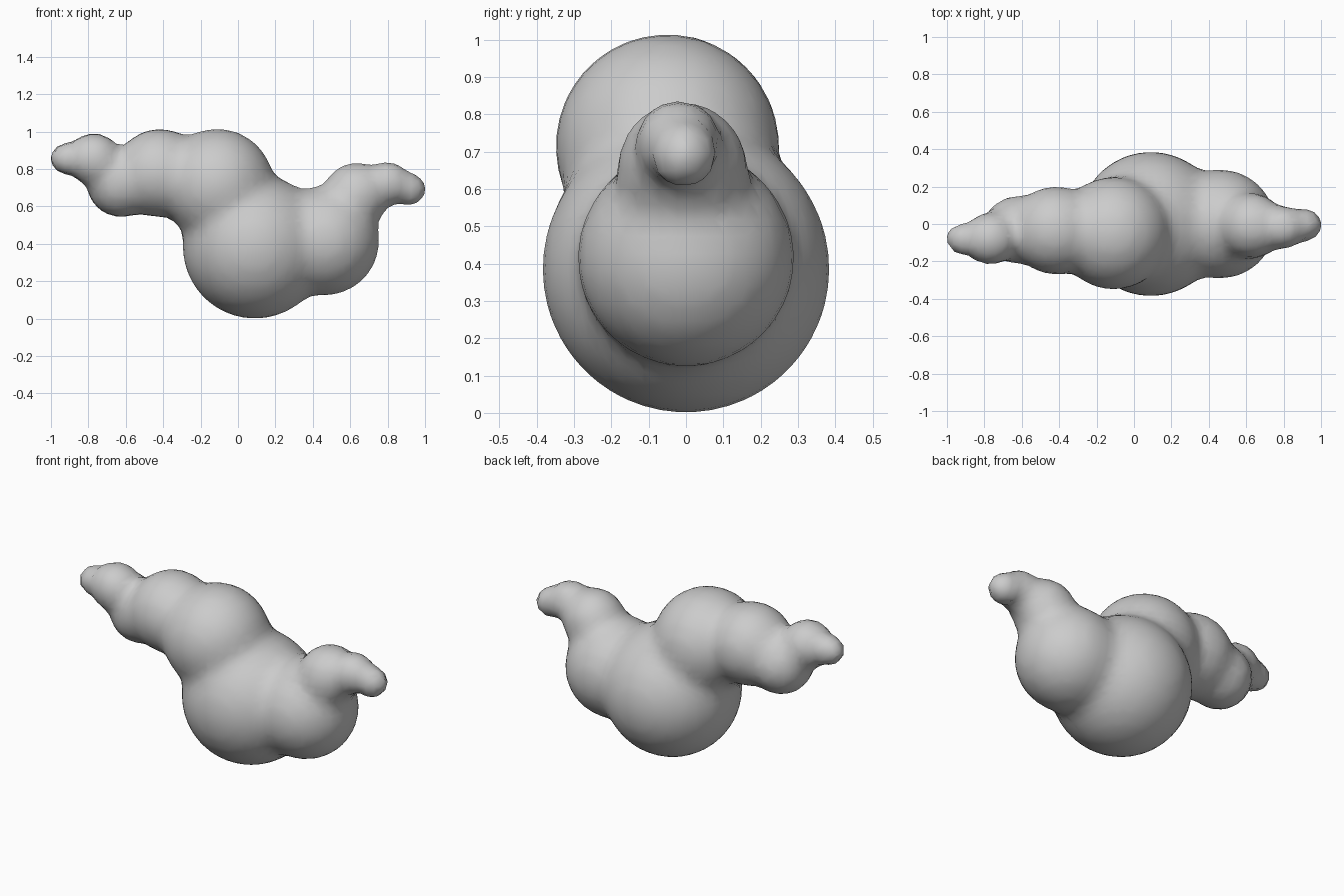
import bpy
import bmesh
from math import exp, log
from mathutils import Matrix, Vector

cube = bpy.data.objects.get("Cube")
if cube:
    bpy.data.objects.remove(cube, do_unlink=True)

# Lobes of the body: centre and radius
LOBES = [
    ((0.09, 0.0, 0.385), 0.384),    # large base
    ((0.465, 0.0, 0.415), 0.288),   # left base
    ((0.63, -0.01, 0.66), 0.17),    # left arm
    ((0.80, -0.02, 0.725), 0.108),
    ((0.92, -0.005, 0.69), 0.08),   # left tip
    ((-0.11, -0.05, 0.715), 0.298), # upper body
    ((-0.42, -0.035, 0.78), 0.232),
    ((-0.63, -0.03, 0.72), 0.174),  # right arm
    ((-0.77, -0.08, 0.855), 0.135),
    ((-0.922, -0.08, 0.855), 0.078), # right tip
]
LOBES = [(Vector(c), r) for c, r in LOBES]
BLEND = 0.025


def blend_field(p):
    """Smooth union distance and its gradient at a point."""
    total, gradient = 0.0, Vector()
    for centre, radius in LOBES:
        offset = p - centre
        weight = exp(-(offset.length - radius) / BLEND)
        total += weight
        gradient += offset.normalized() * weight
    return -BLEND * log(total), gradient / total


# Rough union of the lobes
bm = bmesh.new()
for centre, radius in LOBES:
    bmesh.ops.create_icosphere(bm, subdivisions=4, radius=radius,
                               matrix=Matrix.Translation(centre))
mesh = bpy.data.meshes.new("blended_body")
bm.to_mesh(mesh)
bm.free()
body = bpy.data.objects.new("blended_body", mesh)
bpy.context.collection.objects.link(body)

bpy.ops.object.select_all(action='DESELECT')
body.select_set(True)
bpy.context.view_layer.objects.active = body
remesh = body.modifiers.new("union", 'REMESH')
remesh.mode = 'VOXEL'
remesh.voxel_size = 0.045
bpy.ops.object.modifier_apply(modifier=remesh.name)

# Pull the skin onto the softly blended surface
for vertex in body.data.vertices:
    p = vertex.co.copy()
    for step in range(5):
        distance, gradient = blend_field(p)
        p -= gradient * (distance / max(gradient.length_squared, 0.2))
    vertex.co = p
body.data.update()

# Plain grey, smooth skin
grey = bpy.data.materials.new("plain_grey")
grey.use_nodes = True
colour = (0.6, 0.6, 0.6, 1)
grey.diffuse_color = colour
grey.node_tree.nodes["Principled BSDF"].inputs["Base Color"].default_value = colour
body.data.materials.clear()
body.data.materials.append(grey)
bpy.ops.object.shade_smooth()
